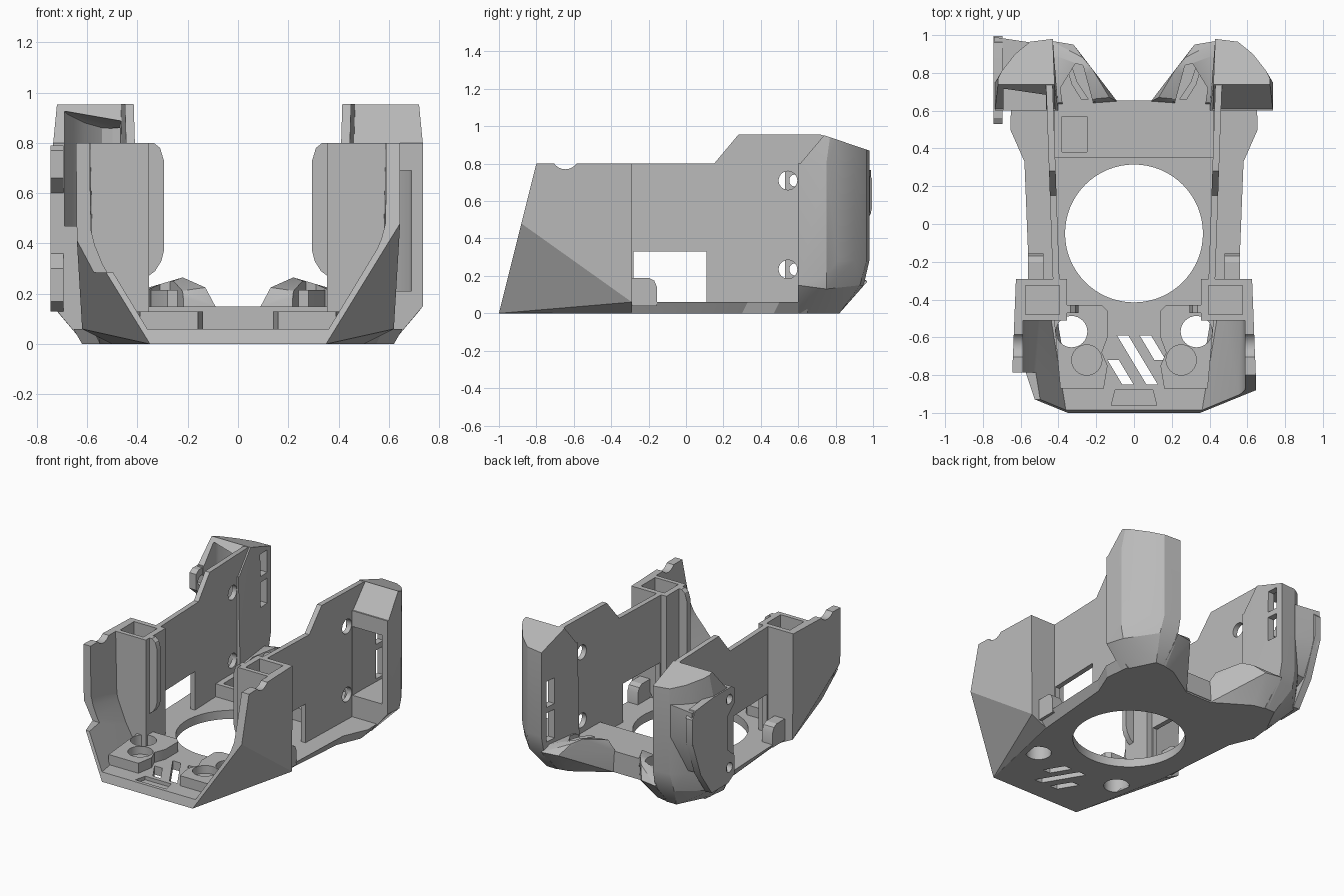
import bpy, bmesh, math

if "Cube" in bpy.data.objects:
    bpy.data.objects.remove(bpy.data.objects["Cube"])

grey = bpy.data.materials.new("matte_grey")
grey.diffuse_color = (0.49, 0.49, 0.49, 1)
grey.use_nodes = True
grey.node_tree.nodes["Principled BSDF"].inputs["Base Color"].default_value = grey.diffuse_color


def finish(bm, name):
    bmesh.ops.recalc_face_normals(bm, faces=bm.faces)
    me = bpy.data.meshes.new(name)
    bm.to_mesh(me)
    bm.free()
    me.materials.append(grey)
    ob = bpy.data.objects.new(name, me)
    bpy.context.collection.objects.link(ob)
    return ob


def hull(name, pts, s=1):
    bm = bmesh.new()
    for x, y, z in pts:
        bm.verts.new((x * s, y, z))
    bmesh.ops.convex_hull(bm, input=bm.verts)
    bmesh.ops.delete(bm, geom=[v for v in bm.verts if not v.link_faces], context='VERTS')
    bmesh.ops.dissolve_limit(bm, angle_limit=0.01, verts=bm.verts, edges=bm.edges)
    return finish(bm, name)


def loft(name, rings):
    bm = bmesh.new()
    vs = [[bm.verts.new(p) for p in r] for r in rings]
    n = len(vs[0])
    for a, b in zip(vs, vs[1:]):
        for i in range(n):
            bm.faces.new((a[i], a[(i + 1) % n], b[(i + 1) % n], b[i]))
    bm.faces.new(vs[0])
    bm.faces.new(vs[-1])
    return finish(bm, name)


def prism(name, pts, z0, z1, s=1):
    return loft(name, [[(x * s, y, z) for x, y in pts] for z in (z0, z1)])


def side_prism(name, pts, x0, x1, s=1):
    return loft(name, [[(x * s, y, z) for y, z in pts] for x in (x0, x1)])


def box(name, x0, x1, y0, y1, z0, z1, s=1):
    return prism(name, [(x0, y0), (x1, y0), (x1, y1), (x0, y1)], z0, z1, s)


def circle(u, v, r, n):
    ang = [2 * math.pi * i / n for i in range(n)]
    return [(u + r * math.cos(a), v + r * math.sin(a)) for a in ang]


def disc(x, y, r, z0, z1, n=32):
    return prism("cutter", circle(x, y, r, n), z0, z1)


def rod(y, z, r, x0, x1, s=1, n=24):
    return side_prism("cutter", circle(y, z, r, n), x0, x1, s)


def cut(ob, *tools):
    for t in tools:
        m = ob.modifiers.new("cut", 'BOOLEAN')
        m.operation = 'DIFFERENCE'
        m.solver = 'EXACT'
        m.object = t
        bpy.context.view_layer.objects.active = ob
        bpy.ops.object.modifier_apply(modifier=m.name)
        bpy.data.objects.remove(t)


def both(half):
    return half + [(-x, *r) for x, *r in reversed(half)]


# base plate with large opening, two small holes, three slanted vents and a front notch
low = [(.35, -1, 0), (.5, -.3, 0), (.55, .3, 0), (.62, .47, 0), (.6, .65, 0)]
high = [(.36, -.985, .06), (.555, -.3, .06), (.58, .33, .06), (.655, .5, .06), (.65, .65, .06)]
base = loft("base_plate", [both(low), both(high)])
cut(base, disc(0, -.05, .365, -.1, .3, 64))
for s in (1, -1):
    cut(base, disc(.33 * s, -.57, .083, -.1, .3))
for x, y, w, h in ((-.09, -.59, .06, .26), (.03, -.59, .06, .13), (-.14, -.72, .06, .13)):
    d = h * .6
    cut(base, prism("cutter", [(x, y), (x + w, y), (x + w + d, y - h), (x + d, y - h)], -.1, .3))
cut(base, prism("cutter", [(-.12, -.96), (.12, -.96), (.1, -.88), (-.1, -.88)], .035, .3))

# raised rear floor band with a square pocket
band = box("rear_floor_band", -.42, .42, .35, .655, .01, .15)
cut(band, box("cutter", -.38, -.25, .38, .57, .08, .3))

for s, side in ((1, "right"), (-1, "left")):
    # sloping front side wall; the left one is stepped back at the front
    fw = hull("front_wall_" + side, [
        (.35, -1, 0), (.645, -.88, .48), (.645, -.8, .8),
        (.625, -.29, .8), (.62, -.29, .06), (.5, -.29, 0), (.25, -.29, 0), (.25, -1, 0),
        (.25, -.8, .8), (.25, -.29, .8)], s)
    cut(fw, hull("cutter", [
        (.305, -1.05, -.02), (.57, -1.05, .45), (.59, -1.05, .53), (.59, -1.05, .95),
        (.1, -1.05, .95), (.1, -1.05, -.02), (.46, -.1, -.02), (.57, -.1, .25),
        (.585, -.1, .95), (.1, -.1, .95), (.1, -.1, -.02)], s))
    cut(fw, rod(-.645, .845, .075, .5, .8, s))
    if s < 0:
        cut(fw, box("cutter", .3, .9, -1.2, -.785, .285, 1, s))

    # hollow square column and its inner rib
    col = loft("hollow_column_" + side, [[(x * s, y, z) for x, y in
               ((.355, -.51), (w, -.51), (w, -.29), (.355, -.29))]
               for w, z in ((.44, .03), (.59, .28), (.605, .8))])
    cut(col, box("cutter", .395, .575, -.48, -.325, .35, .9, s))
    loft("column_rib_" + side, [[(x * s, y, z) for x, z in
         ((.37, .26), (.33, .29), (.305, .33), (.295, .37), (.295, .73), (.31, .78), (.335, .8), (.37, .8))]
         for y in (-.47, -.43)])

    # front block with one through hole and one shallow round recess
    blk = prism("front_block_" + side, [(.16, -.87), (.39, -.87), (.43, -.43), (.17, -.43),
                (.14, -.46), (.14, -.6), (.17, -.68), (.14, -.75)], .05, .13, s)
    cut(blk, disc(.33 * s, -.57, .083, -.1, .3), disc(.25 * s, -.72, .08, .075, .3))

    # screw holes and slots shared by the side wall and rear corner
    z_low, z_top = (.21, .69) if s > 0 else (.47, .9)
    mid = (z_low + z_top) / 2

    def openings():
        slots = [box("cutter", .36, .5, .85, .93, a, b, s)
                 for a, b in ((z_low + .02, mid - .02), (mid + .02, z_top - .04))]
        return slots + [rod(.545, z, .05, .2, .6, s) for z in (.235, .71)]

    # thin long side wall following a slightly flared line
    prof = [(-.32, .03), (-.32, .8), (.15, .8), (.28, .955), (.72, .955), (.95, .88),
            (.95, .25), (.8, .05)]
    wall = loft("side_wall_" + side, [[((.405 + .035 * y + t) * s, y, z) for y, z in prof]
                                     for t in (0, .035)])
    cut(wall, box("cutter", .2, .8, -.28, .11, .06, .33, s), *openings())

    # rounded tab beside the side opening
    side_prism("window_tab_" + side, [(-.3, .04), (-.3, .19), (-.2, .19), (-.17, .175),
                                      (-.155, .14), (-.155, .04)], .48, .56, s)

    # tall rounded rear corner shell, tapering to the floor
    rim = [(.43, .98), (.55, .965), (.63, .90), (.70, .81), (.72, .77)]
    rear = hull("rear_corner_" + side, [
        (.4, .6, 0), (.42, .82, 0), (.5, .82, 0), (.61, .6, 0),
        (.43, .95, .15), (.56, .93, .15), (.72, .75, .13), (.735, .6, .15), (.735, .75, .2)]
        + [(x, y, .28) for x, y in rim] + [(x, y, .955 - .34 * (y - .73)) for x, y in rim]
        + [(.735, .75, .8), (.735, .6, .8), (.42, .6, .955), (.42, .73, .955),
           (.72, .73, .955), (.72, .6, .955)], s)
    # steep front slope at the top, then the inner pocket
    cut(rear, side_prism("cutter", [(.5, .8), (.61, .8), (.745, .96), (.745, 1.1), (.5, 1.1)], .3, .9, s),
        hull("cutter", [(x, y, z) for x, y, t in
             ((.465, .4, .925), (.465, .93, .855), (.54, .92, .86), (.61, .86, .88),
              (.68, .76, .915), (.69, .73, .925), (.69, .4, .925))
             for z in (z_low, t if s < 0 else z_top)], s),
        *openings())

    # low wedge joining the floor band to the rear corner
    wedge = hull("rear_wedge_" + side, [
        (.1, .65, 0), (.44, .6, 0), (.44, .82, 0), (.34, .8, 0), (.09, .65, .15),
        (.13, .67, .225), (.22, .82, .265), (.27, .88, .24), (.32, .95, .17), (.44, .97, .17),
        (.44, .9, .2), (.44, .64, .18), (.2, .65, .2)], s)
    cut(wedge, prism("cutter", [(.2, .58), (.37, .58), (.39, .72), (.31, .85), (.27, .84)], .15, .5, s))
    loft("wedge_rail_" + side, [[(x * s, y, z) for x, y in
         ((.24, .66), (.30, .75), (.33, .84), (.36, .84), (.33, .74), (.28, .66))] for z in (.13, .215)])

# mounting plate on the left rear corner, with ears and screw holes
plate = side_prism("side_plate", [
    (.53, .17), (.53, .3), (.6, .36), (.6, .6), (.53, .66), (.53, .77), (.56, .79), (.76, .79),
    (.96, .77), (.995, .72), (.995, .56), (.9, .3), (.78, .13), (.6, .13)], -.745, -.695)
for z in (.235, .71):
    cut(plate, rod(.585, z, .033, -.9, -.5))
hull("plate_wedge", [(x, y, z) for z in (.54, .765) for x, y in
                     ((-.74, .99), (-.54, .96), (-.6, .91), (-.69, .81), (-.74, .8))]
     + [(-.74, .88, .3), (-.7, .81, .26), (-.64, .89, .3)])

for ob in bpy.context.scene.objects:
    ob.select_set(True)
    bpy.context.view_layer.objects.active = ob
bpy.ops.object.shade_smooth_by_angle(angle=math.radians(25))
